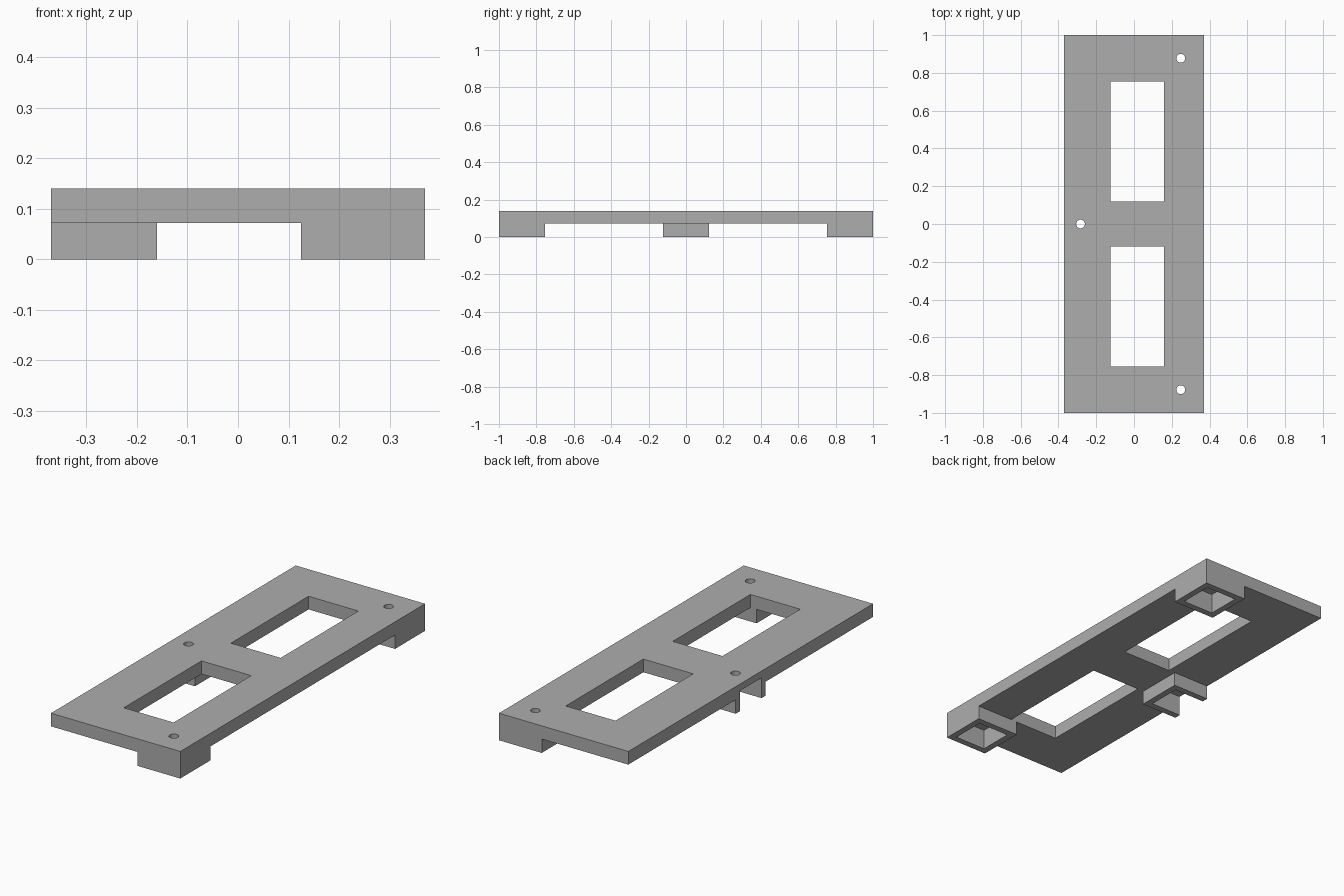
import bpy

if "Cube" in bpy.data.objects:
    bpy.data.objects.remove(bpy.data.objects["Cube"], do_unlink=True)

grey = bpy.data.materials.new("plain grey")
grey.use_nodes = True
colour = (0.42, 0.42, 0.42, 1)
grey.diffuse_color = colour
grey.node_tree.nodes["Principled BSDF"].inputs["Base Color"].default_value = colour

TOP, UNDERSIDE, POCKET_TOP = 0.14, 0.072, 0.105
HALF_X, HALF_Y = 0.37, 1.0
FOOT, POCKET = 0.1225, 0.089      # half widths of a foot and its pocket


def box(name, low, high):
    """Box between two opposite corners."""
    bpy.ops.mesh.primitive_cube_add(
        size=1, location=[(a + b) / 2 for a, b in zip(low, high)])
    obj = bpy.context.object
    obj.name = name
    obj.scale = [b - a for a, b in zip(low, high)]
    bpy.ops.object.transform_apply(location=True, rotation=False, scale=True)
    obj.data.materials.append(grey)
    return obj


def cut(obj, cutter):
    """Subtract the cutter and discard it."""
    cutter.hide_render = True
    mod = obj.modifiers.new("cut", 'BOOLEAN')
    mod.operation = 'DIFFERENCE'
    mod.solver = 'EXACT'
    mod.object = cutter
    bpy.context.view_layer.objects.active = obj
    bpy.ops.object.modifier_apply(modifier=mod.name)
    bpy.data.objects.remove(cutter, do_unlink=True)


def pocket(x, y):
    return box("pocket_cutter", (x - POCKET, y - POCKET, -0.1),
               (x + POCKET, y + POCKET, POCKET_TOP))


# Flat plate with two rectangular windows
plate = box("plate", (-HALF_X, -HALF_Y, UNDERSIDE), (HALF_X, HALF_Y, TOP))
for low, high in ((-0.755, -0.12), (0.12, 0.755)):
    cut(plate, box("window_cutter", (-0.125, low, 0), (0.16, high, 0.3)))

# Hollow feet; the middle one is clipped open by the plate edge
feet = {
    "front_foot": (HALF_X - FOOT, FOOT - HALF_Y),
    "back_foot": (HALF_X - FOOT, HALF_Y - FOOT),
    "middle_foot": (-0.283, 0),
}
for name, (x, y) in feet.items():
    foot = box(name, (max(x - FOOT, -HALF_X), y - FOOT, 0),
               (x + FOOT, y + FOOT, UNDERSIDE))
    cut(foot, pocket(x, y))
    cut(plate, pocket(x, y))
    # Round screw hole through the plate
    bpy.ops.mesh.primitive_cylinder_add(
        vertices=32, radius=0.023, depth=0.4, location=(x, y, TOP))
    cut(plate, bpy.context.object)
